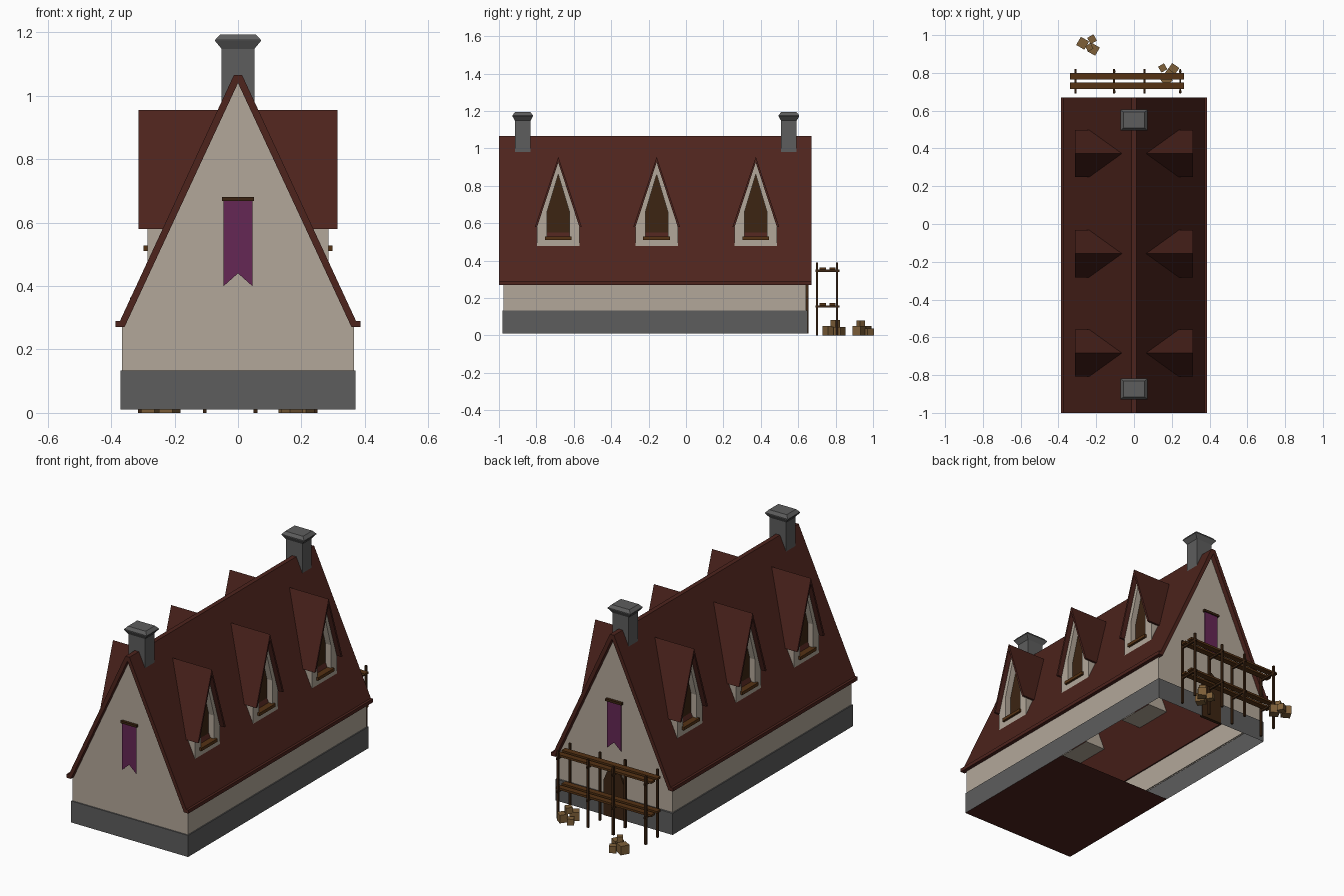
import bpy, bmesh, math
from mathutils import Matrix

if "Cube" in bpy.data.objects:
    bpy.data.objects.remove(bpy.data.objects["Cube"])


def mat(name, r, g, b):
    m = bpy.data.materials.new(name)
    m.diffuse_color = (r, g, b, 1)
    m.use_nodes = True
    m.node_tree.nodes["Principled BSDF"].inputs["Base Color"].default_value = m.diffuse_color
    return m


ROOF = mat("roof_tile", .075, .017, .012)
WALL = mat("plaster", .45, .39, .32)
STONE = mat("stone", .11, .11, .11)
CLOTH = mat("purple_cloth", .13, .02, .09)
DARK = mat("dark_wood", .045, .018, .006)
WOOD = mat("wood", .09, .032, .007)
CRATE = mat("crate_wood", .21, .115, .04)


def build(name, verts, faces, material):
    me = bpy.data.meshes.new(name)
    bm = bmesh.new()
    vs = [bm.verts.new(v) for v in verts]
    for f in faces:
        bm.faces.new([vs[i] for i in f])
    bmesh.ops.recalc_face_normals(bm, faces=bm.faces)
    bm.to_mesh(me)
    bm.free()
    ob = bpy.data.objects.new(name, me)
    bpy.context.collection.objects.link(ob)
    me.materials.append(material)
    return ob


def loft(name, loops, material, start=True, end=True):
    """Bridge equal-sized closed loops, optionally capping the ends."""
    n = len(loops[0])
    faces = [(k * n + i, k * n + (i + 1) % n, (k + 1) * n + (i + 1) % n, (k + 1) * n + i)
             for k in range(len(loops) - 1) for i in range(n)]
    if start:
        faces.append(tuple(range(n)))
    if end:
        faces.append(tuple(range((len(loops) - 1) * n, len(loops) * n)))
    return build(name, [v for l in loops for v in l], faces, material)


def rect(x, y, z, cx=0, cy=0):
    return [(cx - x, cy - y, z), (cx + x, cy - y, z), (cx + x, cy + y, z), (cx - x, cy + y, z)]


def box(name, x0, x1, y0, y1, z0, z1, material):
    cx, cy, hx, hy = (x0 + x1) / 2, (y0 + y1) / 2, (x1 - x0) / 2, (y1 - y0) / 2
    return loft(name, [rect(abs(hx), hy, z, cx, cy) for z in (z0, z1)], material)


def xz(profile, y):
    return [(x, y, z) for x, z in profile]


# Stone footing (open ring) and the half floor under the front
CY = -.165
loft("stone_base", [rect(.37, .815, .01, 0, CY), rect(.37, .815, .133, 0, CY),
                    rect(.362, .805, .135, 0, CY)], STONE, False, False)
build("half_floor", [(-.37, -.98, .011), (.37, -.98, .011), (.37, -.165, .011), (-.37, -.165, .011)],
      [(0, 1, 2, 3)], ROOF)

# Plaster walls with gable ends
gable = [(-.365, .13), (-.365, .275), (0, 1.045), (.365, .275), (.365, .13)]
build("gable_walls", xz(gable, -.975) + xz(gable, .642),
      [(0, 1, 2, 3, 4), (5, 6, 7, 8, 9), (0, 1, 6, 5), (4, 3, 8, 9)], WALL)

# Main roof: thin shell with a flat ridge and eave lips
half = [(.013, 1.065), (.372, .29), (.386, .29), (.386, .27), (.358, .27)]
profile = half + [(0, 1.04)] + [(-x, z) for x, z in reversed(half)]
loft("main_roof", [xz(profile, -1.0), xz(profile, .67)], ROOF)


def roof_x(z):
    return .013 + (1.065 - z) * .463


# Chimneys with flared caps
for y in (-.873, .55):
    steps = [(.052, .042, .95), (.052, .042, 1.148), (.072, .055, 1.172), (.072, .055, 1.176), (.056, .042, 1.193)]
    loft("chimney", [rect(a, b, z, 0, y) for a, b, z in steps], STONE)

# Dormers on both slopes
outer = [(-.113, .465), (.113, .465), (.113, .585), (0, .935), (-.113, .585)]
inner = [(-.06, .52), (.06, .52), (.06, .66), (0, .86), (-.06, .66)]
cover = [(-.125, .58), (0, .955), (.125, .58), (.113, .58), (0, .925), (-.113, .58)]
for s in (-1, 1):
    for cy in (-.683, -.157, .373):
        def yz(prof, x):
            return [(s * x, cy + a, z) for a, z in prof]
        loft("dormer_wall", [yz(outer, .14), yz(outer, .285), yz(inner, .285), yz(inner, .25)],
             WALL, False, False)
        build("dormer_window", yz(inner, .251), [(0, 1, 2, 3, 4)], DARK)
        back = [(s * (roof_x(z) - .012), cy + a, z) for a, z in cover]
        loft("dormer_roof", [yz(cover, .313), back], ROOF)
        x0, x1 = sorted((s * .25, s * .298))
        box("window_sill", x0, x1, cy - .072, cy + .072, .51, .528, WOOD)

# Swallow-tailed banners and rods on both gables
tail = [(-.045, .67), (-.045, .4), (0, .44), (.045, .4), (.045, .67)]
for y, d in ((-.975, -1), (.642, 1)):
    loft("banner", [xz(tail, y + d * .005), xz(tail, y + d * .009)], CLOTH)
    a, b = sorted((y, y + d * .016))
    box("banner_rod", -.051, .051, a, b, .668, .681, DARK)

# Pointed back door
door = [(-.065, .01), (.065, .01), (.065, .21), (.042, .265), (0, .3), (-.042, .265), (-.065, .21)]
loft("back_door", [xz(door, .635), xz(door, .654)], DARK)

# Scaffold behind the house
for x in (-.31, -.105, .055, .245):
    for y in (.7, .807):
        box("scaffold_post", x - .006, x + .006, y - .006, y + .006, 0, .39, DARK)
    for z in (.15, .34):
        box("scaffold_crossbar", x - .005, x + .005, .692, .82, z, z + .011, DARK)
for z in (.161, .351):
    for y in (.731, .783):
        box("scaffold_plank", -.34, .265, y - .017, y + .017, z, z + .012, WOOD)

# Crate piles: x, y, bottom z, size, turn
for x, y, z, d, turn in ((-.272, .957, 0, .05, 60), (-.215, .925, 0, .05, 60), (-.222, .978, 0, .038, 30),
                         (-.237, .935, .048, .032, 35), (.152, .826, 0, .036, 30), (.208, .82, 0, .046, 55),
                         (.17, .765, 0, .05, 35), (.185, .798, .046, .036, 50)):
    ob = box("crate", -d / 2, d / 2, -d / 2, d / 2, 0, d, CRATE)
    ob.data.transform(Matrix.Translation((x, y, z)) @ Matrix.Rotation(math.radians(turn), 4, 'Z'))
